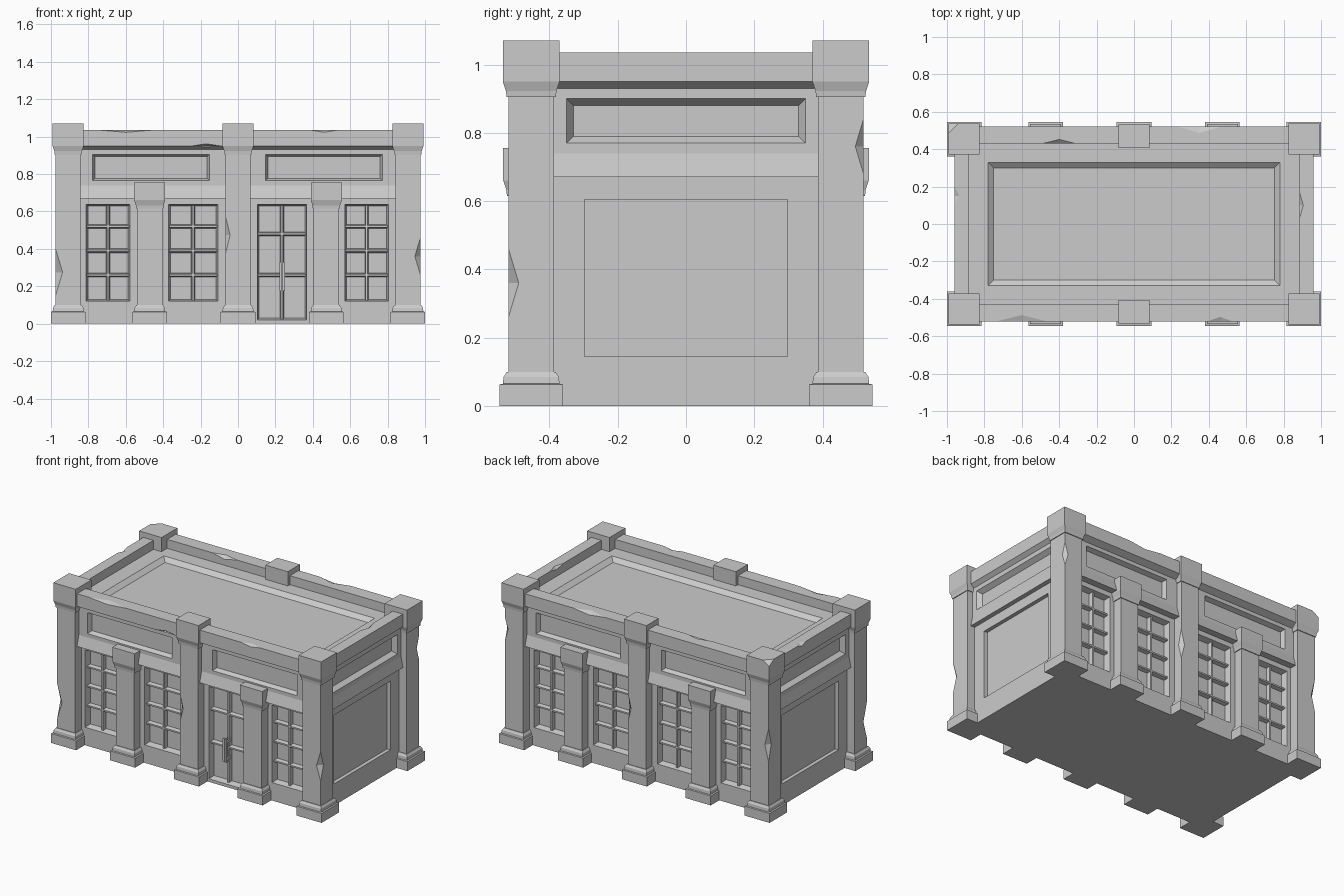
import bpy, bmesh
from mathutils import Vector

if "Cube" in bpy.data.objects:
    bpy.data.objects.remove(bpy.data.objects["Cube"])

stone = bpy.data.materials.new("grey_stone")
stone.diffuse_color = (0.6, 0.6, 0.6, 1)
stone.use_nodes = True
stone.node_tree.nodes["Principled BSDF"].inputs["Base Color"].default_value = stone.diffuse_color


def rect(axis, pos, u, v, hu, hv):
    """Four corners of a rectangle lying across the given axis."""
    pts = [(u - hu, v - hv), (u + hu, v - hv), (u + hu, v + hv), (u - hu, v + hv)]
    if axis == 'x':
        return [(pos, a, b) for a, b in pts]
    if axis == 'y':
        return [(a, pos, b) for a, b in pts]
    return [(a, b, pos) for a, b in pts]


def loft(bm, rings):
    """Closed solid through a series of four-point rings."""
    vs = [[bm.verts.new(p) for p in r] for r in rings]
    faces = [bm.faces.new(vs[0]), bm.faces.new(vs[-1][::-1])]
    for a, b in zip(vs, vs[1:]):
        for i in range(4):
            j = (i + 1) % 4
            faces.append(bm.faces.new((a[i], b[i], b[j], a[j])))
    bmesh.ops.recalc_face_normals(bm, faces=faces)


def chip(bm, centre, axis, length, r, r2=None):
    """Stretched octahedron that knocks a shard off an edge."""
    size = [r, r2 or r, r2 or r]
    if axis == 'z':
        size = [r, r2 or r, length]
    elif axis == 'x':
        size = [length, r, r2 or r]
    else:
        size = [r, length, r2 or r]
    c = Vector(centre)
    p = [[bm.verts.new(c + Vector([s * size[k] if i == k else 0 for i in range(3)]))
          for s in (-1, 1)] for k in range(3)]
    faces = [bm.faces.new((p[0][a], p[1][b], p[2][d]))
             for a in (0, 1) for b in (0, 1) for d in (0, 1)]
    bmesh.ops.recalc_face_normals(bm, faces=faces)


def make(name, bm):
    me = bpy.data.meshes.new(name)
    bm.to_mesh(me)
    bm.free()
    me.materials.append(stone)
    ob = bpy.data.objects.new(name, me)
    bpy.context.collection.objects.link(ob)
    return ob


def cut(ob, bm):
    """Subtract the cutter mesh from the object and bake the result."""
    cutter = make("cutter", bm)
    cutter.hide_render = True
    m = ob.modifiers.new("cut", 'BOOLEAN')
    m.operation, m.solver, m.object = 'DIFFERENCE', 'EXACT', cutter
    bpy.context.view_layer.update()
    dg = bpy.context.evaluated_depsgraph_get()
    me = bpy.data.meshes.new_from_object(ob.evaluated_get(dg))
    ob.modifiers.clear()
    ob.data = me
    bpy.data.objects.remove(cutter)


# building body: walls, lintel, frieze, cornice, parapet and sunken roof
bm = bmesh.new()
loft(bm, [rect('z', z, 0, 0, hx, hy) for z, hx, hy in [
    (0, .92, .455), (.67, .92, .455), (.67, .95, .50), (.74, .935, .48),
    (.93, .935, .48), (.95, .96, .522), (1.035, .96, .522), (1.035, .885, .43),
    (.975, .885, .43), (.975, .78, .33), (.95, .75, .30)]])
body = make("building_body", bm)

# openings: (centre x, half width), the third one is the door on the front
bays = [(-.695, .117), (-.24, .132), (.235, .132), (.688, .117)]
cuts = bmesh.new()
for s in (-1, 1):
    for i, (x, hw) in enumerate(bays):
        door = i == 2 and s == -1
        z0 = .02 if door else .12
        zc, hz = (z0 + .638) / 2, (.638 - z0) / 2
        loft(cuts, [rect('y', s * y, x, zc, hw - d, hz - d)
                    for y, d in ((.415, .01), (.455, 0), (.56, 0))])
    for x in (-.465, .46):      # frieze panels, long sides
        loft(cuts, [rect('y', s * y, x, .835, .312 - d, .07 - d)
                    for y, d in ((.45, .012), (.48, 0), (.56, 0))])
    # frieze panel and large wall panel, short sides
    loft(cuts, [rect('x', s * x, 0, .835, .35 - d, .065 - d)
                for x, d in ((.905, .02), (.935, 0), (1.0, 0))])
    loft(cuts, [rect('x', s * x, 0, .375, .298, .23) for x in (.895, 1.0)])
# chipped parapet edges
for c, ln, r, r2 in [((-.6, -.522, 1.035), .14, .035, .012), ((.46, -.522, 1.035), .07, .025, .012),
                     ((-.4, .43, 1.035), .09, .022, .02), ((.35, .522, 1.035), .12, .035, .015),
                     ((-.17, -.522, .95), .08, .02, .012)]:
    chip(cuts, c, 'x', ln, r, r2)
chip(cuts, (-.96, .15, 1.035), 'y', .05, .025, .015)
chip(cuts, (.885, .1, 1.035), 'y', .07, .02, .015)
cut(body, cuts)

# glazing bars
for s, side in ((-1, "front"), (1, "back")):
    for i, (x, hw) in enumerate(bays):
        door = i == 2 and s == -1
        z0 = .02 if door else .12
        zc, hz = (z0 + .638) / 2, (.638 - z0) / 2
        bm = bmesh.new()
        loft(bm, [rect('y', s * y, x, zc, w, hz - .005) for y, w in ((.41, .011), (.44, .005))])
        for z in ((.26, .48) if door else (.26, .39, .52)):
            loft(bm, [rect('y', s * y, x, z, hw - .005, w) for y, w in ((.41, .012), (.441, .005))])
        make("door_bars" if door else f"{side}_window_bars_{i + 1}", bm)

# door handles
bm = bmesh.new()
for x in (.227, .244):
    loft(bm, [rect('y', y, x, .253, .006, .078) for y in (-.478, -.464)])
    for z in (.195, .31):
        loft(bm, [rect('y', y, x, z, .005, .008) for y in (-.47, -.42)])
make("door_handles", bm)


# columns: shared base, shaft and capital outline
def column(name, x, y, shaft_top, cap_h, dy, chips=()):
    t = shaft_top
    prof = [(0, .0925), (.063, .0925), (.065, .083), (.085, .081), (.099, .072), (.099, .067),
            (t, .067), (t, .072), (t + .018, .074), (t + .045, .083), (t + cap_h, .083)]
    bm = bmesh.new()
    loft(bm, [rect('z', z, x, y, h, h - dy) for z, h in prof])
    ob = make(name, bm)
    if chips:
        c = bmesh.new()
        for args in chips:
            chip(c, *args)
        cut(ob, c)


for sy, side in ((-1, "front"), (1, "back")):
    for sx, hand in ((-1, "left"), (1, "right")):
        ex, ey = sx * .975, sy * .52
        nicks = {(-1, -1): [((ex, ey, .275), 'z', .125, .038)],
                 (1, -1): [((ex, ey, .36), 'z', .1, .03)],
                 (1, 1): [((ex, ey, .76), 'z', .08, .024)],
                 (-1, 1): [((ex, ey, .5), 'z', .11, .028),
                           ((-.991, .537, 1.07), 'z', .03, .05)]}[(sx, sy)]
        column(f"{side}_{hand}_corner_column", sx * .908, sy * .4535, .905, .165, 0, nicks)
        column(f"{side}_{hand}_pilaster", sx * .472, sy * .4715, .615, .14, .019)
    column(f"{side}_centre_column", 0, sy * .4715, .905, .165, .019,
           [((sy * .067, sy * .5195, .475), 'z', .1, .025)])
